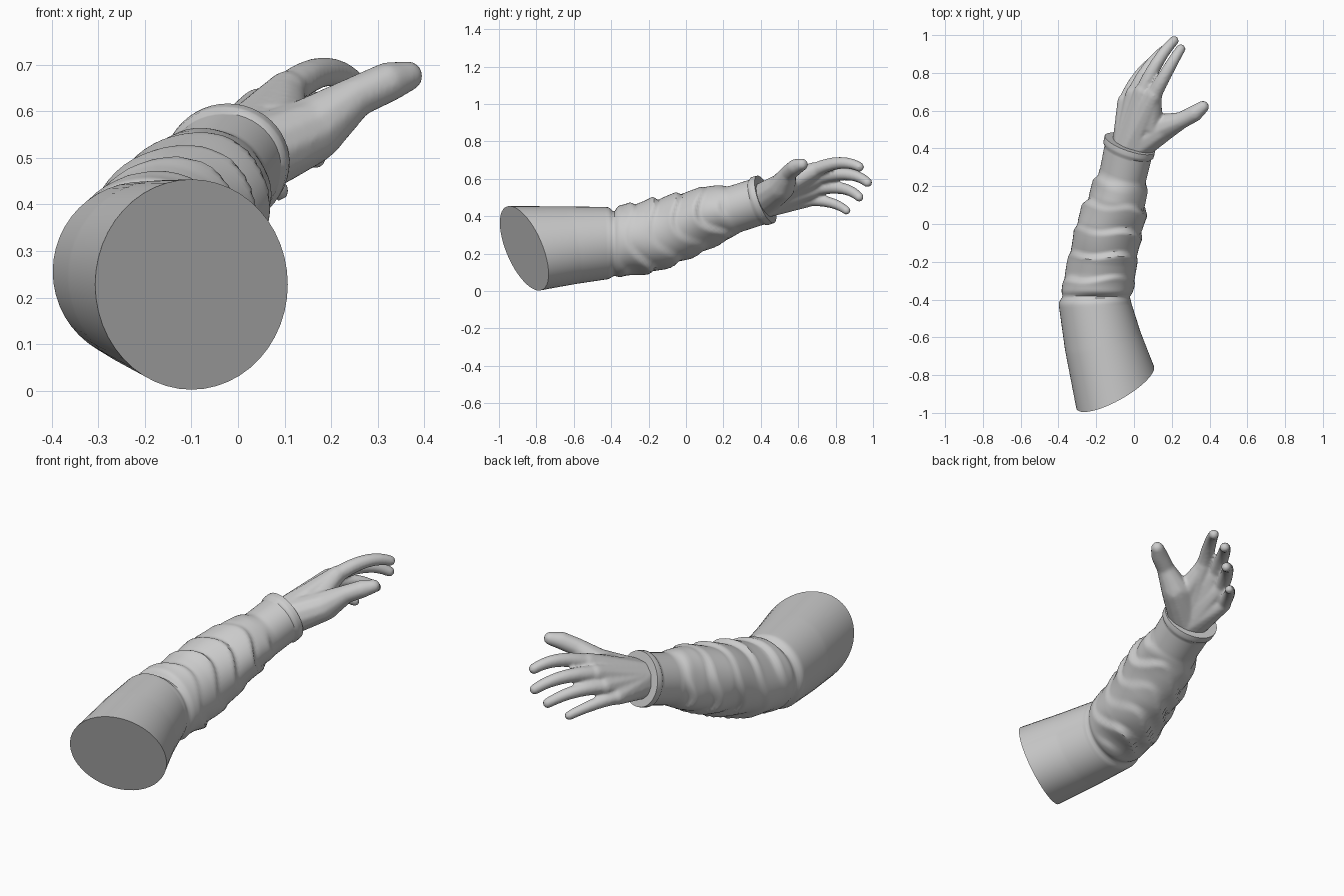
import bpy, bmesh
from math import sin, cos, pi, exp
from mathutils import Vector, Matrix

if "Cube" in bpy.data.objects:
    bpy.data.objects.remove(bpy.data.objects["Cube"])

SIDES = 48


def finish(name, bm):
    bmesh.ops.recalc_face_normals(bm, faces=bm.faces)
    me = bpy.data.meshes.new(name)
    bm.to_mesh(me)
    bm.free()
    ob = bpy.data.objects.new(name, me)
    bpy.context.collection.objects.link(ob)
    return ob


def smooth(ob, angle):
    bpy.ops.object.select_all(action='DESELECT')
    ob.select_set(True)
    bpy.context.view_layer.objects.active = ob
    bpy.ops.object.shade_smooth_by_angle(angle=angle)


# Sleeve outline: y, centre x, centre z, half width, half height
outline = [
    (-.865, -.10, .228, .207, .226),
    (-.62, -.165, .245, .200, .207),
    (-.42, -.207, .256, .192, .193),
    (-.20, -.165, .288, .183, .190),
    (.00, -.125, .355, .172, .175),
    (.14, -.088, .405, .150, .155),
    (.26, -.058, .437, .122, .122),
    (.425, -.022, .490, .125, .119)]


def section(y):
    for a, b in zip(outline, outline[1:]):
        if y <= b[0] + 1e-6:
            k = (y - a[0]) / (b[0] - a[0])
            return [p + (q - p) * k for p, q in zip(a, b)][1:]


def tilt(y):
    """Sections turn with the bend of the arm at the elbow."""
    k = (y + .4) / (.8 if y > -.4 else .465)
    return (-.3 * k, -.32 * k) if y > -.4 else (-.5 * k, .35 * k)


def wrinkle(y, t):
    """Overlapping folds on the forearm, elbow crease and cuff rim."""
    w = -.012 * exp(-((y + .385) / .018) ** 2) * (1 + 1.4 * max(0, sin(t)) ** 4)
    if y > .385:
        w += .009 * min(1, (y - .385) / .008, (.432 - y) / .008)
    window = min(1, (y + .36) / .1, (.25 - y) / .05)
    if window > 0:
        f = (y * 7.5 + .3 * sin(2 * t + .8) + .22 * sin(3 * t + 2) + .25 * sin(t - 1)) % 1
        saw = f / .8 if f < .8 else (1 - f) / .2
        soft = .5 * sin(11 * y + 3 * t) + .4 * sin(17 * y - 2 * t + 1)
        w += window * (.024 * (saw - .5) * (.65 + .35 * sin(2 * t + 9 * y)) + .006 * soft)
    return w


bm = bmesh.new()
rings = []
COUNT = 120
for i in range(COUNT + 1):
    y = -.865 + 1.29 * i / COUNT
    x, z, rx, rz = section(y)
    tx, tz = tilt(y)
    ring = []
    for s in range(SIDES):
        t = 2 * pi * s / SIDES
        w = wrinkle(y, t)
        dx, dz = (rx + w) * cos(t), (rz + w) * sin(t)
        ring.append(bm.verts.new((x + dx, y + tx * dx + tz * dz, z + dz)))
    rings.append(ring)
for a, b in zip(rings, rings[1:]):
    for s in range(SIDES):
        bm.faces.new((a[s], a[s - 1], b[s - 1], b[s]))
bm.faces.new(rings[0])
bm.faces.new(rings[-1])
smooth(finish("sleeve", bm), .7)

# Hand: chains of overlapping balls, fused into one skin
bm = bmesh.new()


def limb(a, b, ra, rb, control=None):
    a, b = Vector(a), Vector(b)
    c = Vector(control) if control else (a + b) / 2
    steps = max(2, int((b - a).length / .009))
    for i in range(steps + 1):
        k = i / steps
        p = a * (1 - k) ** 2 + c * 2 * k * (1 - k) + b * k * k
        bmesh.ops.create_icosphere(bm, subdivisions=2, radius=ra + (rb - ra) * k,
                                   matrix=Matrix.Translation(p))


# Fingers: knuckle, bend, tip, thickness; each also gets a palm ray from the wrist
wrist = (-.025, .40, .478)
fingers = [
    ((.105, .68, .642), (.185, .83, .715), (.247, .927, .663), 1.0),
    ((.045, .70, .605), (.125, .885, .655), (.212, .970, .580), 1.0),
    ((.000, .69, .545), (.070, .85, .575), (.166, .926, .502), .97),
    ((-.048, .65, .487), (.005, .785, .487), (.088, .858, .430), .88)]
for knuckle, bend, tip, thick in fingers:
    limb(wrist, knuckle, .096, .047 * thick)
    limb(knuckle, tip, .041 * thick, .027 * thick, bend)

# Thumb with its fleshy base, and the web to the first finger
ball, joint = (.15, .51, .555), (.25, .548, .63)
limb(wrist, ball, .096, .075)
limb(ball, joint, .075, .046)
limb(joint, (.32, .585, .662), .046, .045)
limb((.32, .585, .662), (.365, .62, .676), .045, .034)
limb((.09, .52, .56), fingers[0][0], .065, .042)

hand = finish("hand", bm)
fuse = hand.modifiers.new("fuse", 'REMESH')
fuse.mode = 'VOXEL'
fuse.voxel_size = .008
fuse.use_smooth_shade = True
relax = hand.modifiers.new("relax", 'SMOOTH')
relax.factor = .5
relax.iterations = 8
